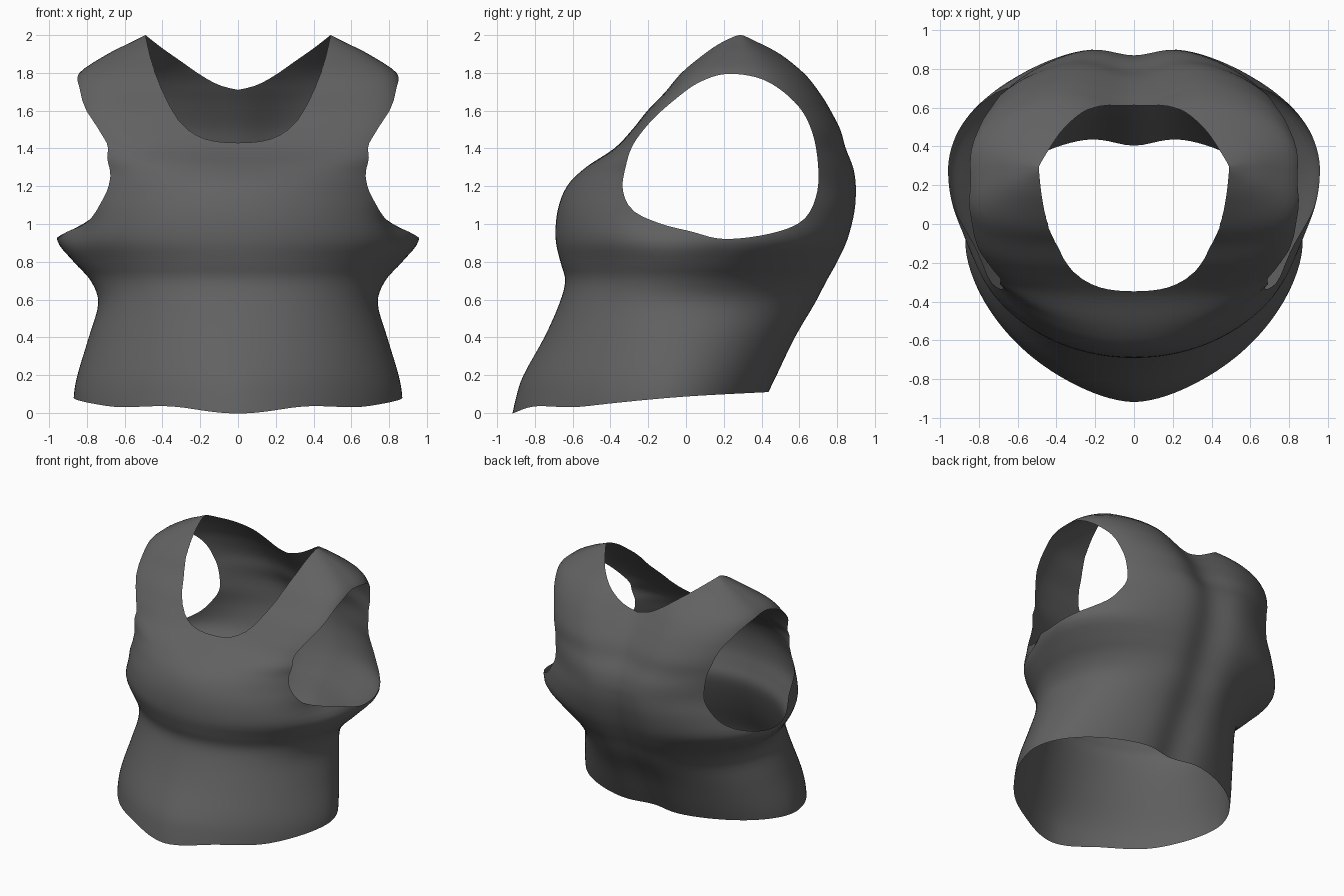
import bpy, bmesh, math
from mathutils import Vector
from mathutils.geometry import intersect_point_line

if "Cube" in bpy.data.objects:
    bpy.data.objects.remove(bpy.data.objects["Cube"])

SEGMENTS = 128

# Torso levels: height, front y, back y, half width, y of widest point, front squareness
LEVELS = [
    (-.06, -.93, .38, .87, -.1, 1.7), (.08, -.9, .45, .87, -.1, 1.7),
    (.2, -.86, .51, .85, -.08, 1.75), (.4, -.75, .61, .79, -.03, 1.9),
    (.58, -.67, .72, .74, 0, 2), (.7, -.64, .78, .78, .08, 2),
    (.8, -.665, .83, .87, .18, 2), (.92, -.69, .88, .96, .27, 2.05),
    (1.07, -.68, .92, .93, .25, 2.05), (1.2, -.63, .93, .9, .2, 2),
    (1.3, -.53, .92, .89, .2, 2.3), (1.4, -.38, .88, .89, .2, 3.3),
    (1.5, -.285, .85, .88, .2, 4.5), (1.6, -.205, .8, .88, .22, 5),
    (1.7, -.11, .74, .87, .25, 5), (1.8, -.03, .66, .84, .27, 4),
    (1.9, .08, .53, .69, .29, 3.5), (1.96, .15, .43, .57, .29, 3),
    (2, .23, .35, .49, .29, 3)]

# Opening outlines: armhole in y-z, necklines in x-z, hem in y-z
ARMHOLE = [(.2, .92), (.45, .95), (.62, 1.02), (.69, 1.15), (.7, 1.3), (.67, 1.48),
           (.59, 1.63), (.42, 1.76), (.22, 1.795), (.07, 1.75), (-.045, 1.67),
           (-.18, 1.55), (-.28, 1.42), (-.32, 1.3), (-.335, 1.18), (-.28, 1.07),
           (-.13, 1), (.03, .96)]
FRONT_NECK = [(0, 1.43), (.1, 1.435), (.2, 1.46), (.3, 1.53), (.38, 1.66), (.45, 1.83), (.49, 2)]
BACK_NECK = [(0, 1.71), (.1, 1.735), (.2, 1.79), (.3, 1.86), (.4, 1.93), (.49, 2)]
HEM = [(-.91, 0), (-.8, .035), (-.6, .03), (-.4, .05), (-.2, .07), (.05, .09), (.43, .11)]


def smooth(points, steps, closed=False):
    """Sample a curve passing through the given points."""
    n = len(points)
    pick = (lambda i: points[i % n]) if closed else (lambda i: points[max(0, min(n - 1, i))])
    out = []
    for i in range(n if closed else n - 1):
        for s in range(steps):
            t = s / steps
            out.append(tuple(
                b + .5 * t * (c - a + t * (2 * a - 5 * b + 4 * c - d + t * (3 * (b - c) + d - a)))
                for a, b, c, d in zip(pick(i - 1), pick(i), pick(i + 1), pick(i + 2))))
    return out if closed else out + [points[-1]]


def height_at(curve, u):
    """Height of an open outline at u, extended along its last stretch."""
    for (u0, h0), (u1, h1) in zip(curve, curve[1:]):
        if u <= u1:
            break
    return h0 + (h1 - h0) * (u - u0) / (u1 - u0)


arm_loop = [Vector(p) for p in smooth(ARMHOLE, 4, True)]
front_neck, back_neck, hem = (smooth(c, 4) for c in (FRONT_NECK, BACK_NECK, HEM))


# Cutting rules: positive values are kept
def keep_outside_armhole(co):
    p, inside, best = Vector((co.y, co.z)), False, 9
    for a, b in zip(arm_loop, arm_loop[1:] + arm_loop[:1]):
        q, t = intersect_point_line(p, a, b)
        q = a.lerp(b, max(0, min(1, t)))
        best = min(best, (p - q).length)
        if (a.y > p.y) != (b.y > p.y) and p.x < a.x + (b.x - a.x) * (p.y - a.y) / (b.y - a.y):
            inside = not inside
    return max(-best if inside else best, .5 - abs(co.x))


def keep_below_neck(co):
    return height_at(front_neck if co.y < .29 else back_neck, abs(co.x)) - co.z


def keep_above_hem(co):
    return co.z - height_at(hem, co.y)


def trim(bm, rule):
    """Slice the mesh along the zero line of a rule and drop the negative side."""
    value = {v: rule(v.co) or 1e-6 for v in bm.verts}
    for e in list(bm.edges):
        a, b = e.verts
        if value[a] * value[b] < 0:
            t = value[a] / (value[a] - value[b])
            _, v = bmesh.utils.edge_split(e, a, t)
            value[v] = 0
    for f in list(bm.faces):
        cut = [v for v in f.verts if value[v] == 0]
        if len(cut) == 2:
            bmesh.utils.face_split(f, cut[0], cut[1])
    gone = [f for f in bm.faces if sum(value[v] for v in f.verts) < 0]
    bmesh.ops.delete(bm, geom=gone, context='FACES')


# Torso shell lofted from rounded rings
bm = bmesh.new()
rings = []
for z, front, back, width, mid, square in smooth(LEVELS, 4):
    ring = []
    for i in range(SEGMENTS):
        a = math.tau * i / SEGMENTS
        c, s = math.cos(a), math.sin(a)
        n = square if s < 0 else 2 + (square - 2) / 6
        k = (abs(c) ** n + abs(s) ** n) ** (-1 / n)
        x, y = width * c * k, mid + s * k * (mid - front if s < 0 else back - mid)
        # Groove down the spine
        if s > 0:
            high = max(0, min(1, (z - 1.2) / .5))
            fade = min(1, (2 - z) / .2)
            y -= s * fade * (.06 + .06 * high) * math.exp(-(x / (.16 + .09 * high)) ** 2)
        # Pinch beside the bust, under the arm
        x *= 1 - .07 * math.exp(-((y + .12) / .2) ** 2 - ((z - 1.02) / .12) ** 2)
        ring.append(bm.verts.new((x, y, z)))
    rings.append(ring)
for low, high in zip(rings, rings[1:]):
    for i in range(SEGMENTS):
        j = (i + 1) % SEGMENTS
        bm.faces.new((low[i], low[j], high[j], high[i]))

# Armholes, neckline and hem
for rule in (keep_outside_armhole, keep_below_neck, keep_above_hem):
    trim(bm, rule)

mesh = bpy.data.meshes.new("tank_top")
bm.to_mesh(mesh)
bm.free()
top = bpy.data.objects.new("tank_top", mesh)
bpy.context.collection.objects.link(top)

# Dark grey cloth
cloth = bpy.data.materials.new("dark grey cloth")
cloth.use_nodes = True
cloth.diffuse_color = (.12, .12, .12, 1)
cloth.node_tree.nodes["Principled BSDF"].inputs["Base Color"].default_value = (.12, .12, .12, 1)
mesh.materials.append(cloth)

bpy.context.view_layer.objects.active = top
top.select_set(True)
bpy.ops.object.shade_smooth_by_angle(angle=math.radians(50))
